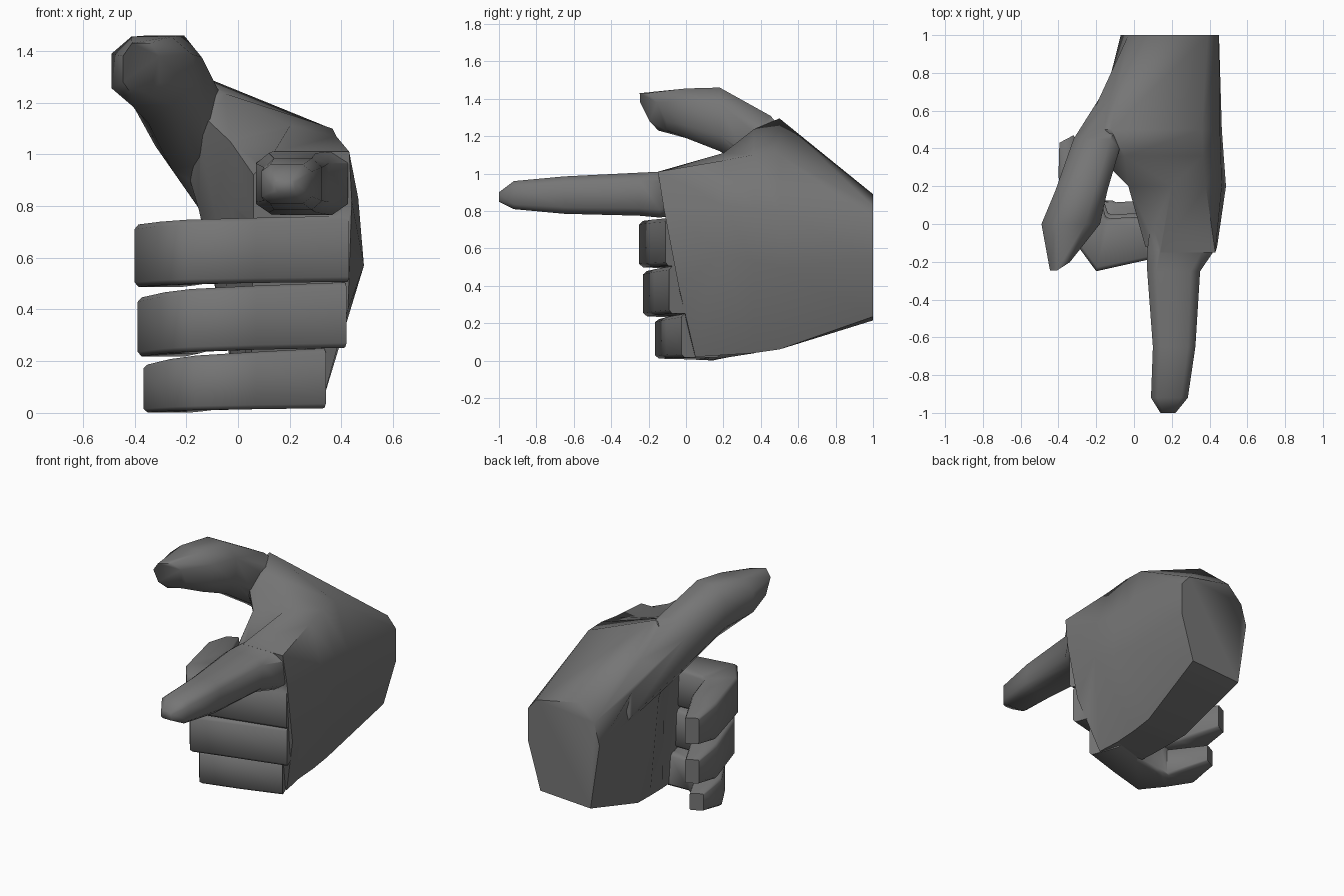
import bpy, bmesh, math
from mathutils import Vector

if "Cube" in bpy.data.objects:
    bpy.data.objects.remove(bpy.data.objects["Cube"])


def loft(name, rings):
    """Closed skin through a row of equal-sized point rings."""
    bm = bmesh.new()
    loops = [[bm.verts.new(p) for p in r] for r in rings]
    n = len(loops[0])
    for a, b in zip(loops, loops[1:]):
        for i in range(n):
            j = (i + 1) % n
            bm.faces.new((a[i], a[j], b[j], b[i]))
    bm.faces.new(loops[0][::-1])
    bm.faces.new(loops[-1])
    bmesh.ops.recalc_face_normals(bm, faces=bm.faces)
    me = bpy.data.meshes.new(name)
    bm.to_mesh(me)
    bm.free()
    me.materials.append(grey)
    ob = bpy.data.objects.new(name, me)
    bpy.context.collection.objects.link(ob)
    return ob


def octagon(c, u, v, k=0.5):
    """Chamfered rectangle around c with half axes u and v."""
    c, u, v = Vector(c), Vector(u), Vector(v)
    q = 1 - k
    pts = ((1, -q), (1, q), (q, 1), (-q, 1), (-1, q), (-1, -q), (-q, -1), (q, -1))
    return [c + u * a + v * b for a, b in pts]


grey = bpy.data.materials.new("dark_grey")
grey.diffuse_color = (.18, .18, .18, 1)
grey.use_nodes = True
grey.node_tree.nodes["Principled BSDF"].inputs["Base Color"].default_value = grey.diffuse_color

# palm: wrist to knuckles
wrist = [(.45, .755), (.39, .825), (.075, .89), (-.03, .785),
         (-.07, .645), (-.005, .215), (.36, .235), (.45, .54)]
heel = [(.455, .8), (.36, 1.1), (-.12, 1.295), (-.26, 1.15),
        (-.15, .78), (.0, .06), (.3, .06), (.465, .5)]
web = [(.46, .81), (.365, 1.1), (-.05, 1.235), (-.19, 1.2),
       (-.09, .78), (.01, .05), (.3, .04), (.475, .53)]
middle = [(.465, .83), (.38, 1.07), (.2, 1.11), (-.03, 1.05),
          (-.02, .8), (.03, .035), (.3, .03), (.487, .57)]
knuckles = [(.44, -.12, .82), (.43, -.15, 1.01), (.14, -.15, 1.01), (.06, -.12, .92),
            (.06, -.1, .74), (.05, .03, .03), (.32, .05, .02), (.425, -.04, .4)]
sections = [[(x, y, z) for x, z in s]
            for y, s in ((1, wrist), (.5, heel), (.36, web), (.2, middle))]
hand = loft("hand", sections + [knuckles])

# index finger: y, x range, z range
index = [(.1, .10, .40, .80, 1.0), (-.14, .07, .425, .765, 1.01), (-.25, .07, .35, .775, 1.005),
         (-.65, .10, .325, .785, .985), (-.92, .09, .285, .81, .96), (-1, .14, .22, .85, .90)]
# thumb, same layout
thumb = [(.75, -.13, .1, .68, 1.0), (.45, -.32, -.06, .94, 1.31), (.18, -.415, -.14, 1.12, 1.46),
         (0, -.49, -.18, 1.19, 1.455)]


def box_rings(rows, k):
    return [octagon(((a + b) / 2, y, (c + d) / 2), ((b - a) / 2, 0, 0), (0, 0, (d - c) / 2), k)
            for y, a, b, c, d in rows]


tip = octagon((-.375, -.175, 1.33), (.07, .045, 0), (0, -.05, .1), .5)
parts = [loft("index_finger", box_rings(index, .35)),
         loft("thumb", box_rings(thumb, .5) + [tip])]


# curled fingers: knuckle x, y shift, z range at knuckle, z range at tip, tip shifts
def curled(name, kx, dy, lo, hi, lo2, hi2, dx, tip_dy):
    path = [((kx, -.11), (kx - .08, .1), 0), ((.07, -.19), (.07, .04), .2),
            ((-.2, -.25), (-.13, .03), .4), ((-.31, -.1), (-.15, .04), .6),
            ((-.40, .25), (-.20, .22), .9), ((-.395, .43), (-.32, .47), 1)]
    rings = []
    for o, i, t in path:
        s = dx if t > .3 else 0
        y = dy if t < .8 else tip_dy
        o, i = Vector((o[0] + s, o[1] + y, 0)), Vector((i[0] + s, i[1] + y, 0))
        a, b = lo + (lo2 - lo) * t, hi + (hi2 - hi) * t
        if t == 1:
            a, b = a + .04, b - .03
        c = (o + i) / 2 + Vector((0, 0, (a + b) / 2))
        rings.append(octagon(c, (o - i) / 2, (0, 0, (b - a) / 2), .15))
    return loft(name, rings)


parts += [curled("middle_finger", .43, 0, .507, .762, .485, .725, 0, 0),
          curled("ring_finger", .42, .02, .252, .505, .215, .44, .012, -.02),
          curled("little_finger", .34, .085, .018, .25, .0, .18, .035, -.1)]

# fuse everything into one skin
bpy.context.view_layer.objects.active = hand
for p in parts:
    m = hand.modifiers.new("join", 'BOOLEAN')
    m.operation = 'UNION'
    m.solver = 'EXACT'
    m.object = p
    bpy.ops.object.modifier_apply(modifier=m.name)
    bpy.data.objects.remove(p)

bpy.ops.object.select_all(action='DESELECT')
hand.select_set(True)
bpy.ops.object.shade_smooth_by_angle(angle=math.radians(60))
